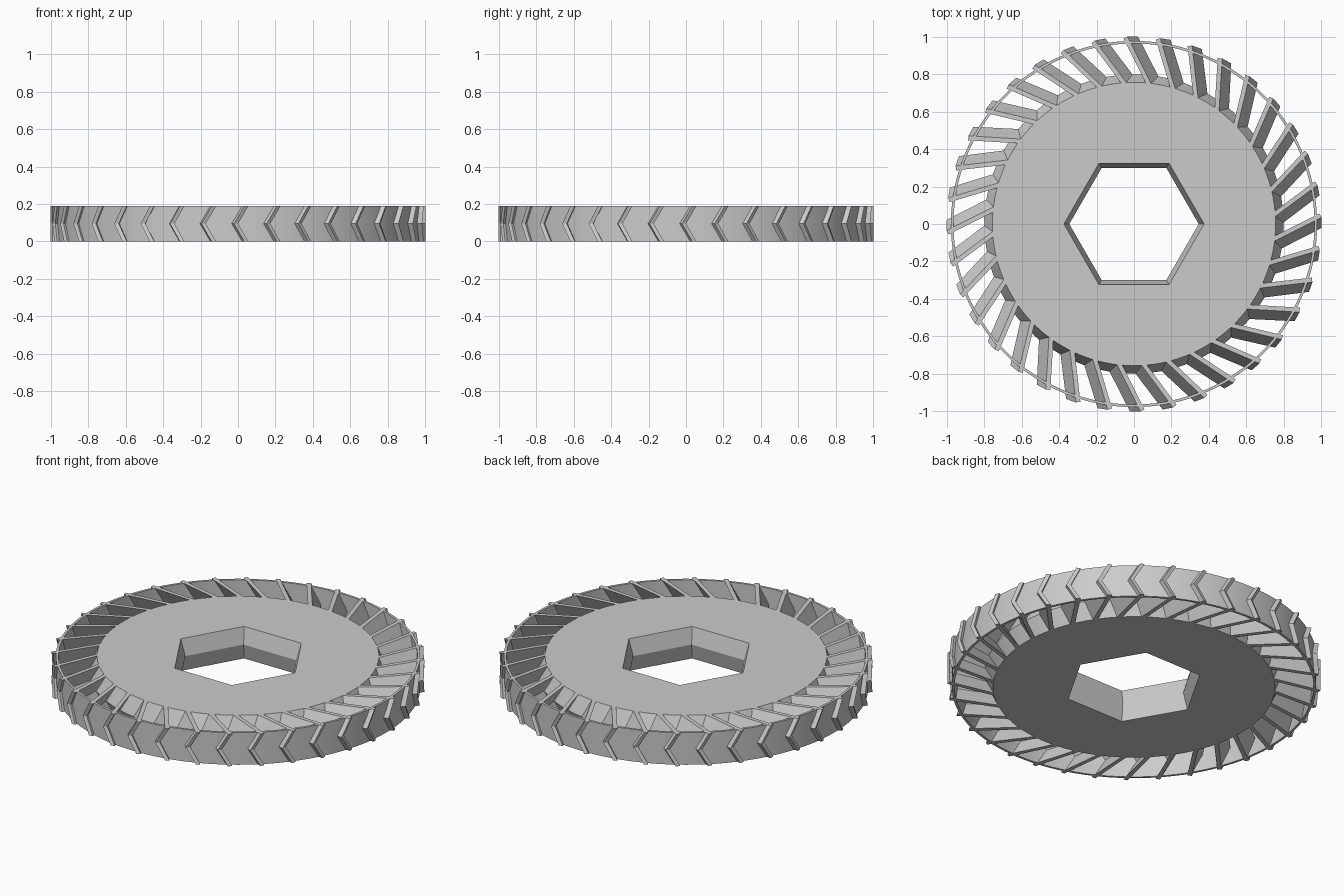
import bpy, bmesh, math
from math import cos, sin, radians, pi
from mathutils import Vector

if "Cube" in bpy.data.objects:
    bpy.data.objects.remove(bpy.data.objects["Cube"])

H = 0.19          # wheel height
COUNT = 36        # number of chevron vanes
SEG = 144

grey = bpy.data.materials.new("light grey")
grey.diffuse_color = (0.6, 0.6, 0.6, 1)
grey.use_nodes = True
grey.node_tree.nodes["Principled BSDF"].inputs["Base Color"].default_value = grey.diffuse_color


def finish(name, bm):
    bmesh.ops.recalc_face_normals(bm, faces=bm.faces)
    mesh = bpy.data.meshes.new(name)
    bm.to_mesh(mesh)
    bm.free()
    mesh.materials.append(grey)
    ob = bpy.data.objects.new(name, mesh)
    bpy.context.collection.objects.link(ob)
    bpy.ops.object.select_all(action='DESELECT')
    ob.select_set(True)
    bpy.context.view_layer.objects.active = ob
    bpy.ops.object.shade_smooth_by_angle(angle=radians(20))
    return ob


def circle(r):
    return lambda a: r


def hexagon(r):
    return lambda a: r * cos(pi / 6) / cos(a % (pi / 3) - pi / 6)


def ring(name, profile):
    """Closed ring swept around z; profile is a list of (radius function, z)."""
    bm = bmesh.new()
    loops = []
    for radius, z in profile:
        loop = []
        for i in range(SEG):
            a = 2 * pi * i / SEG
            r = radius(a + 1e-9)
            loop.append(bm.verts.new((r * cos(a), r * sin(a), z)))
        loops.append(loop)
    for k, low in enumerate(loops):
        high = loops[(k + 1) % len(loops)]
        for i in range(SEG):
            j = (i + 1) % SEG
            bm.faces.new((low[i], low[j], high[j], high[i]))
    return finish(name, bm)


# Hub disc with a pinched hexagonal bore and a flared outer edge
ring("hub", [(circle(0.757), 0), (circle(0.80), H / 2), (circle(0.757), H),
             (hexagon(0.375), H), (hexagon(0.346), H / 2), (hexagon(0.375), 0)])

# Thin outer rim
ring("rim", [(circle(0.965), 0), (circle(0.979), 0),
             (circle(0.979), H), (circle(0.965), H)])


def polar(r, deg):
    return Vector((r * cos(radians(deg)), r * sin(radians(deg)), 0))


def vane_section(bm, start, inner_deg, outer_deg, z, width=0.024):
    """Slanted bar outline from hub to tread at one height."""
    p = polar(0.745, start + inner_deg)
    q = polar(0.998, start + outer_deg)
    d = (q - p).normalized()
    side = Vector((-d.y, d.x, 0)) * width / 2
    up = Vector((0, 0, z))
    return [bm.verts.new(v + up) for v in (p - side, q - side, q + side, p + side)]


# Chevron vanes: the mid height is turned clockwise from the two faces
bm = bmesh.new()
for n in range(COUNT):
    start = n * 360 / COUNT
    low = vane_section(bm, start, -6.4, 2.6, 0)
    mid = vane_section(bm, start, -11.4, -0.6, H / 2)
    top = vane_section(bm, start, -6.4, 2.6, H)
    bm.faces.new(low[::-1])
    bm.faces.new(top)
    for a, b in ((low, mid), (mid, top)):
        for i in range(4):
            j = (i + 1) % 4
            bm.faces.new((a[i], a[j], b[j], b[i]))
finish("chevron_vanes", bm)
